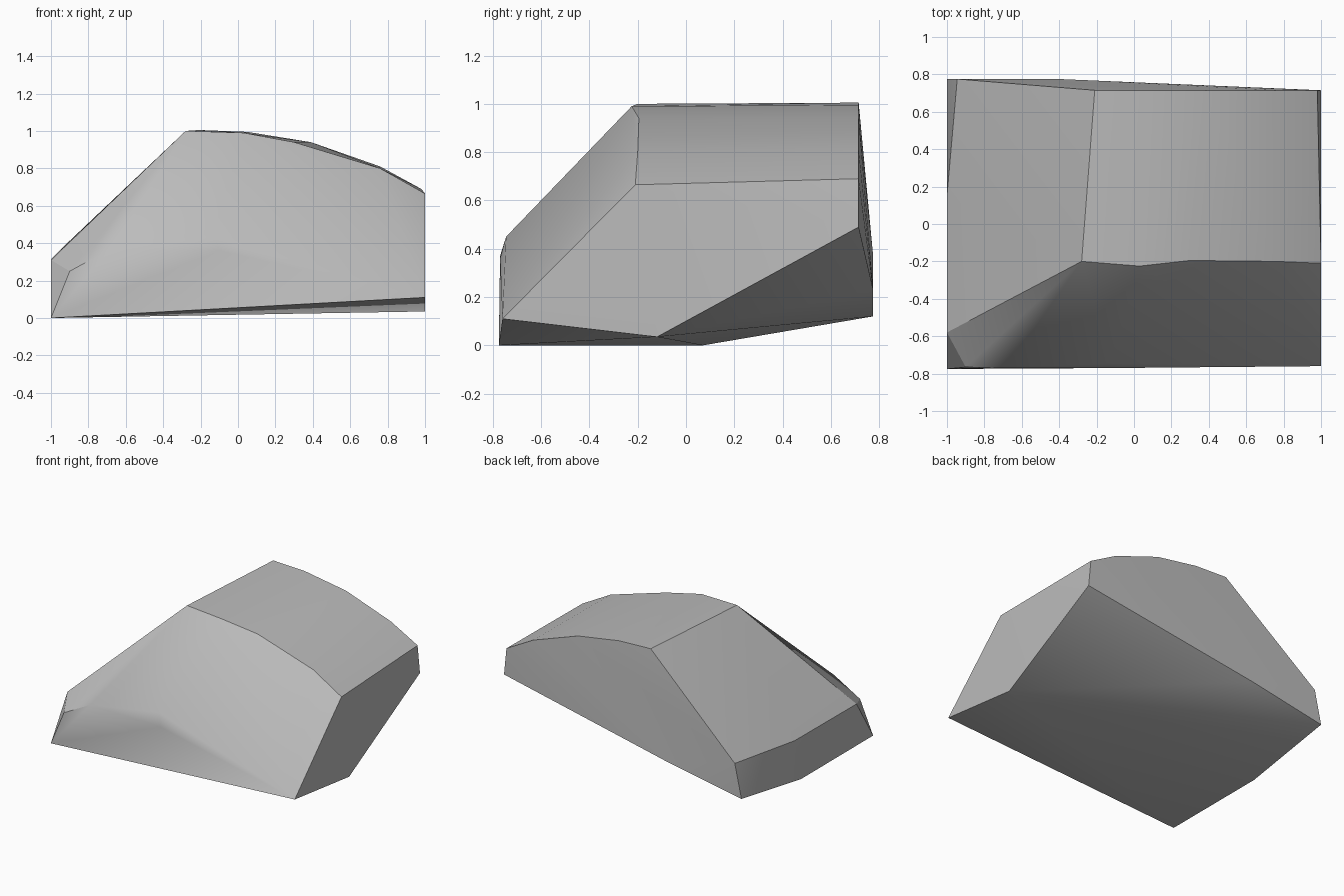
import bpy
import bmesh
import math

default_cube = bpy.data.objects.get("Cube")
if default_cube:
    bpy.data.objects.remove(default_cube, do_unlink=True)


def make_material(name, color):
    material = bpy.data.materials.new(name)
    material.use_nodes = True
    material.diffuse_color = color
    for node in material.node_tree.nodes:
        if node.type == "BSDF_PRINCIPLED":
            node.inputs["Base Color"].default_value = color
            node.inputs["Roughness"].default_value = 0.8
    return material


def make_hull(name, outlines, material, crease_angle):
    """Wrap a tight faceted skin around the corner outlines."""
    bm = bmesh.new()
    for outline in outlines:
        for corner in outline:
            bm.verts.new(corner)
    hull = bmesh.ops.convex_hull(bm, input=list(bm.verts))
    loose = {v for v in hull["geom_interior"] + hull["geom_unused"]
             if isinstance(v, bmesh.types.BMVert) and v.is_valid and not v.link_faces}
    bmesh.ops.delete(bm, geom=list(loose), context="VERTS")
    bmesh.ops.recalc_face_normals(bm, faces=list(bm.faces))
    mesh = bpy.data.meshes.new(name)
    bm.to_mesh(mesh)
    bm.free()
    mesh.materials.append(material)
    rock = bpy.data.objects.new(name, mesh)
    bpy.context.collection.objects.link(rock)
    bpy.ops.object.select_all(action="DESELECT")
    rock.select_set(True)
    bpy.context.view_layer.objects.active = rock
    bpy.ops.object.shade_smooth_by_angle(angle=crease_angle)
    return rock


# Gently arched top, front rim and back rim
front_rim = [(-.28, -.2, 1), (.03, -.225, .99), (.3, -.195, .94), (.76, -.2, .8), (1, -.21, .665)]
back_rim = [(-.21, .715, 1.005), (.05, .715, .995), (.39, .715, .94), (.76, .715, .81), (.98, .715, .69)]

# Bulging ridge across the lower front
front_ridge = [(-.9, -.765, .25), (-.68, -.77, .37), (-.13, -.745, .45), (-.1, -.77, .36)]

# Upper corners of the low end
low_end = [(-1, -.58, .31), (-1, .15, .315), (-.945, .775, .37)]

# Tilted underside
underside = [(-1, -.775, 0), (-1, .07, 0), (-1, .775, .12), (-.4, .775, .23),
             (1, .715, .49), (1, -.12, .035), (1, -.76, .11)]

stone_grey = make_material("stone grey", (.5, .5, .5, 1))
make_hull("rock", [front_rim, back_rim, front_ridge, low_end, underside],
          stone_grey, math.radians(30))
